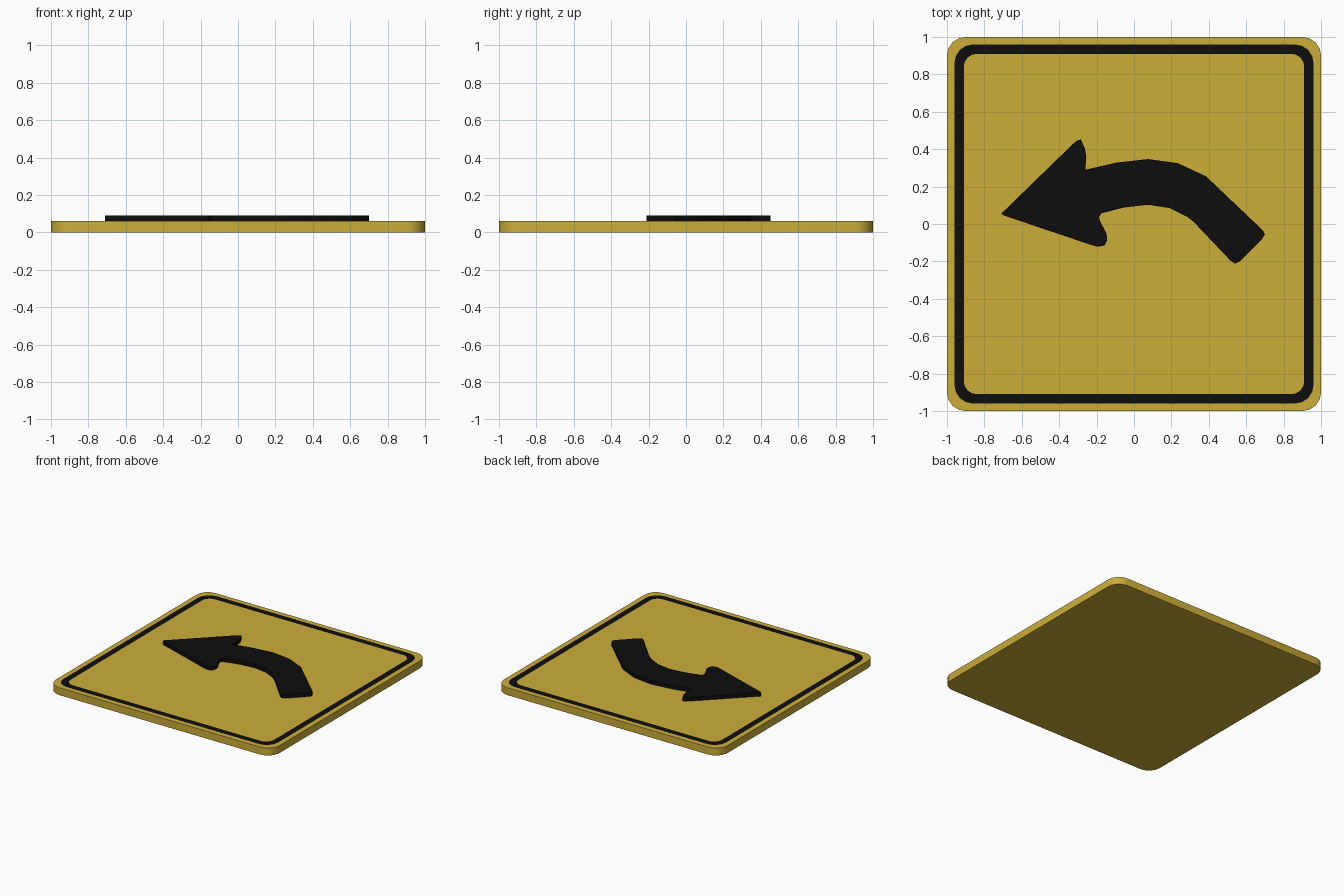
import bpy, bmesh, math

if "Cube" in bpy.data.objects:
    bpy.data.objects.remove(bpy.data.objects["Cube"])

def material(name, color):
    m = bpy.data.materials.new(name)
    m.diffuse_color = (*color, 1)
    m.use_nodes = True
    m.node_tree.nodes["Principled BSDF"].inputs["Base Color"].default_value = m.diffuse_color
    return m

YELLOW = material("yellow", (0.60, 0.42, 0.04))
BLACK = material("black", (0.004, 0.004, 0.004))

def make_object(name, bm, mats):
    bmesh.ops.recalc_face_normals(bm, faces=bm.faces)
    me = bpy.data.meshes.new(name)
    bm.to_mesh(me)
    bm.free()
    for m in mats:
        me.materials.append(m)
    ob = bpy.data.objects.new(name, me)
    bpy.context.collection.objects.link(ob)
    bpy.ops.object.select_all(action='DESELECT')
    bpy.context.view_layer.objects.active = ob
    ob.select_set(True)
    bpy.ops.object.shade_smooth_by_angle(angle=math.radians(30))
    return ob

def rounded_square(bm, half, radius, z, seg=4):
    loop = []
    for q in range(4):
        mid = math.radians(45 + 90 * q)
        cx = math.copysign(half - radius, math.cos(mid))
        cy = math.copysign(half - radius, math.sin(mid))
        for i in range(seg + 1):
            a = math.radians(90 * q + 90 * i / seg)
            loop.append(bm.verts.new((cx + radius * math.cos(a), cy + radius * math.sin(a), z)))
    return loop

# Sign plate: nested rounded squares, with the black border flush in the top
bm = bmesh.new()
loops = [rounded_square(bm, h, r, z) for h, r, z in
         [(1, .1, 0), (1, .1, .06), (.96, .1, .06), (.91, .07, .06)]]
for k, (a, b) in enumerate(zip(loops, loops[1:])):
    n = len(a)
    for i in range(n):
        f = bm.faces.new((a[i], a[(i + 1) % n], b[(i + 1) % n], b[i]))
        f.material_index = 1 if k == 2 else 0
bm.faces.new(loops[0])
bm.faces.new(loops[-1])
make_object("sign_plate", bm, [YELLOW, BLACK])

# Raised curved arrow: outline extruded up from the plate
outline = [
    (-.71, .055), (-.34, .415), (-.31, .443), (-.285, .452), (-.263, .405), (-.255, .36),
    (-.26, .29), (-.095, .328), (.075, .347), (.235, .325), (.385, .255),
    (.69, -.035), (.70, -.055), (.685, -.08), (.565, -.20), (.54, -.212), (.515, -.195),
    (.32, .01), (.285, .038), (.19, .085), (.075, .103), (-.055, .088), (-.175, .057),
    (-.187, .035), (-.18, .012), (-.147, -.05), (-.143, -.085), (-.158, -.115),
    (-.195, -.122), (-.235, -.11), (-.695, .045)]
bm = bmesh.new()
base = bm.faces.new([bm.verts.new((x, y, .06)) for x, y in outline])
top = bmesh.ops.extrude_face_region(bm, geom=[base], use_keep_orig=True)
bmesh.ops.translate(bm, vec=(0, 0, .03),
                    verts=[v for v in top["geom"] if isinstance(v, bmesh.types.BMVert)])
make_object("arrow", bm, [BLACK])
